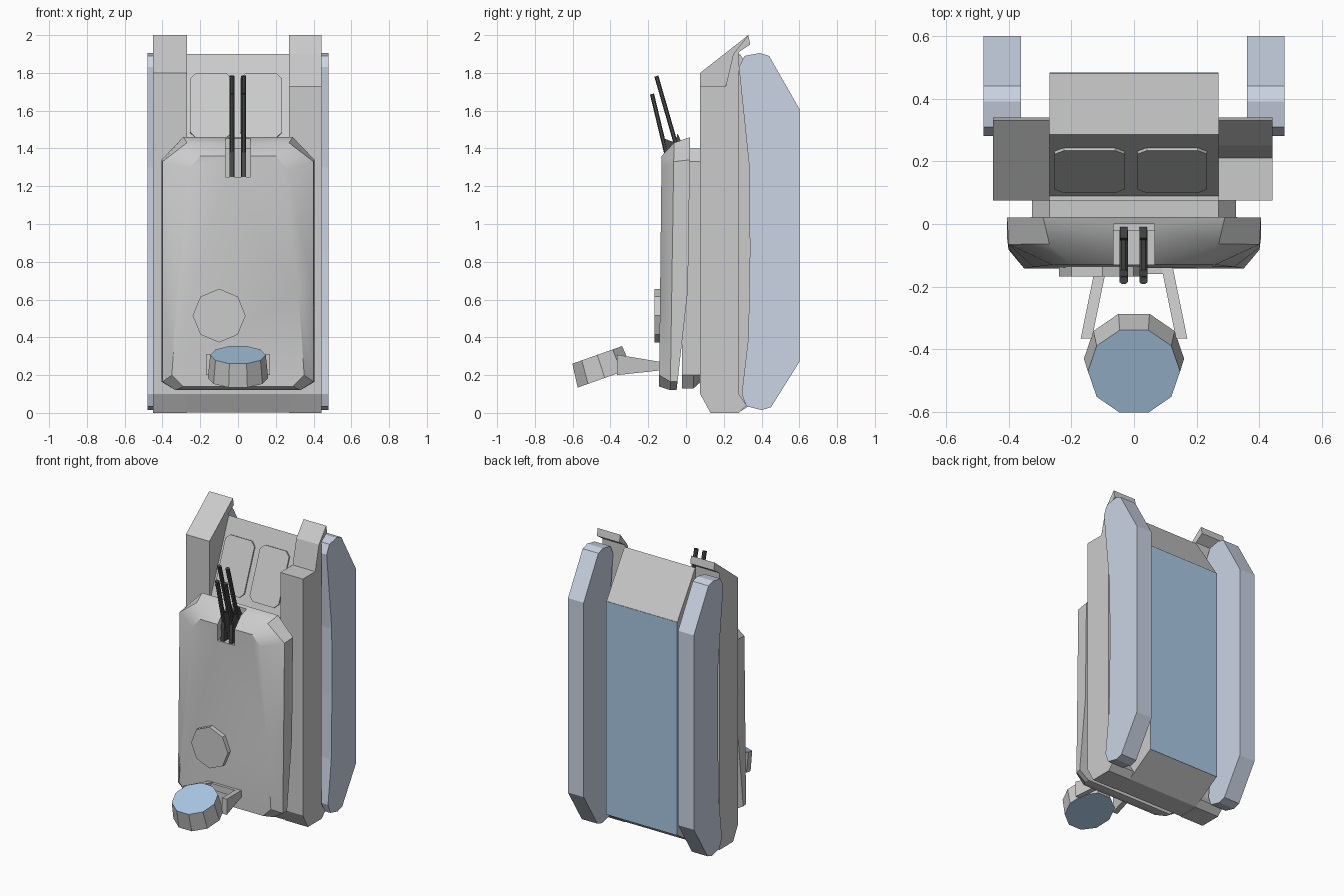
import bpy, bmesh, math
from mathutils import Vector, Matrix

if "Cube" in bpy.data.objects:
    bpy.data.objects.remove(bpy.data.objects["Cube"])


def material(name, rgb):
    m = bpy.data.materials.new(name)
    m.diffuse_color = (*rgb, 1)
    m.use_nodes = True
    m.node_tree.nodes["Principled BSDF"].inputs["Base Color"].default_value = m.diffuse_color
    return m


TRACK = material("track_grey", (0.6, 0.66, 0.78))
BLUE = material("blue", (0.4, 0.58, 0.78))
DARK = material("gun_metal", (0.07, 0.07, 0.07))


def loft(name, loops, mats=()):
    """Skin a stack of equal-length closed loops and cap both ends."""
    bm = bmesh.new()
    rows = [[bm.verts.new(p) for p in loop] for loop in loops]
    for a, b in zip(rows, rows[1:]):
        for i in range(len(a)):
            j = (i + 1) % len(a)
            bm.faces.new((a[i], a[j], b[j], b[i]))
    caps = [bm.faces.new(rows[0]), bm.faces.new(rows[-1])]
    if len(mats) == 2:
        for f in caps:
            f.material_index = 1
    bmesh.ops.recalc_face_normals(bm, faces=bm.faces)
    me = bpy.data.meshes.new(name)
    bm.to_mesh(me)
    bm.free()
    for m in mats:
        me.materials.append(m)
    ob = bpy.data.objects.new(name, me)
    bpy.context.collection.objects.link(ob)
    return ob


def side_prism(name, yz, x0, x1, mats=()):
    return loft(name, [[(x, y, z) for y, z in yz] for x in (x0, x1)], mats)


def box(name, lo, hi, mats=()):
    yz = [(lo[1], lo[2]), (hi[1], lo[2]), (hi[1], hi[2]), (lo[1], hi[2])]
    return side_prism(name, yz, lo[0], hi[0], mats)


def mirrored(half):
    """Right half outline (x, z) from bottom to top -> full loop."""
    return half + [(-x, z) for x, z in reversed(half)]


# Hull core with sloped nose and belly
side_prism("hull_core", [(.075, .10), (.13, .003), (.28, .003), (.48, .13), (.48, 1.6),
                         (.285, 1.9), (.09, 1.41), (.075, 1.41)], -.27, .27)
box("belly_plate", (-.27, .47, .13), (.27, .483, 1.6), (BLUE,))

# Sponsons: full-length slope on the left, stepped mudguard on the right
base = [(.075, .10), (.13, 0), (.28, 0), (.32, .04), (.28, .1)]
tip = [(.28, 1.91), (.34, 1.95), (.33, 2.0)]
side_prism("left_sponson", base + tip + [(.075, 1.8)], -.45, -.27)
side_prism("right_sponson", base + tip + [(.25, 1.9), (.21, 1.73), (.075, 1.73)], .27, .442)

# Tracks
track = [(.60, 1.61), (.60, .27), (.45, .03), (.40, .015), (.32, .035), (.295, .10), (.33, .40),
         (.338, .85), (.335, 1.3), (.28, 1.83), (.31, 1.89), (.39, 1.905), (.44, 1.89)]
for name, s in (("left_track", -1), ("right_track", 1)):
    side_prism(name, track, s * .36, s * .48, (TRACK,))

# Driver hatches lying on the sloped front plate
slope = Vector((0, .195, .49)).normalized()
out = Vector((0, -slope.z, slope.y))
for name, cx in (("left_driver_hatch", -.142), ("right_driver_hatch", .122)):
    w, h, c = .111, .183, .03
    shape = [(w, -h + c), (w, h - c), (w - c, h), (c - w, h), (-w, h - c),
             (-w, c - h), (c - w, -h), (w - c, -h)]
    mid = Vector((cx, .175, 1.625))
    loft(name, [[mid + Vector((u, 0, 0)) + slope * v + out * d for u, v in shape]
                for d in (-.01, .009)])

# Turret neck
loft("turret_neck", [[(x, y, z) for x, z in mirrored(
    [(.27 - t, .13 + t), (.325, .2), (.325, 1.33), (.27, 1.4)])]
    for y, t in ((-.02, 0), (.04, 0), (.085, .04))])

# Turret shell: back rim, shoulder, inner shoulder and front face
back = mirrored([(.33, .12), (.405, .165), (.405, .65), (.405, 1.34), (.29, 1.46)])
mid = mirrored([(.33, .12), (.40, .165), (.40, .65), (.40, 1.33), (.27, 1.43)])
front = mirrored([(.29, .14), (.35, .20), (.32, .65), (.26, 1.29), (.20, 1.36)])


def back_y(z):
    return .01 + .012 * (z - .65) / .8 if z >= .65 else .01 - .06 * (.65 - z) / .53


turret = loft("turret", [
    [(x, back_y(z), z) for x, z in back],
    [(x, -.085 + .015 * z, z) for x, z in mid],
    [(x, -.142 + .011 * max(0, z - .2), z) for x, z in front]])

# Gun slot cut into the turret
cutter = box("slot_cutter", (-.065, -.3, 1.25), (.065, .0, 1.6))
cutter.hide_render = True
mod = turret.modifiers.new("slot", 'BOOLEAN')
mod.object, mod.operation, mod.solver = cutter, 'DIFFERENCE', 'EXACT'
bpy.context.view_layer.objects.active = turret
turret.select_set(True)
bpy.ops.object.modifier_apply(modifier=mod.name)
bpy.data.objects.remove(cutter)
bpy.ops.object.shade_smooth_by_angle(angle=math.radians(30))


# Twin guns: two stacked barrels and a breech on each side
def barrel(name, x, a, b, r=.011):
    a, b = Vector((x, *a)), Vector((x, *b))
    side = Vector((1, 0, 0))
    up = (b - a).normalized().cross(side)
    loft(name, [[p + side * r * 1.2 * u + up * r * v for u, v in
                 ((1, -.5), (1, .5), (.5, 1), (-.5, 1), (-1, .5), (-1, -.5), (-.5, -1), (.5, -1))]
                for p in (a, b)], (DARK,))


for side, x in (("left", -.033), ("right", .03)):
    barrel(side + "_lower_barrel", x, (-.075, 1.25), (-.18, 1.688))
    barrel(side + "_upper_barrel", x, (-.012, 1.28), (-.157, 1.783))
    side_prism(side + "_breech", [(-.125, 1.25), (-.02, 1.25), (.0, 1.38), (-.045, 1.48),
                                  (-.055, 1.43), (-.11, 1.45), (-.12, 1.34)],
               x - .012, x + .012, (DARK,))

# Octagonal commander hatch
octagon = [(-.1 + .14 * math.cos(k * math.pi / 4), .515 + .142 * math.sin(k * math.pi / 4))
           for k in range(8)]
loft("commander_hatch", [[(x, y, z) for x, z in octagon] for y in (-.12, -.168)])

# Tilted drum on two arms at the turret rear
tilt = Matrix.Rotation(math.radians(19.5), 4, 'X')
drum = []
for centre, r in (((0, -.43, .185), .16), ((0, -.47, .307), .147)):
    drum.append([Vector(centre) + tilt @ Vector((r * math.cos(k * math.pi / 5),
                 r * math.sin(k * math.pi / 5), 0)) for k in range(10)])
grey = material("plain_grey", (.8, .8, .8))
loft("rear_drum", drum, (grey, BLUE))
for side, s in (("left", -1), ("right", 1)):
    loft(side + "_drum_arm", [
        [(s * (x - .018), y, lo), (s * (x + .018), y, lo), (s * (x + .018), y, hi), (s * (x - .018), y, hi)]
        for x, y, lo, hi in ((.105, -.135, .225, .27), (.152, -.365, .20, .308))])
box("drum_crossbar", (-.12, -.16, .225), (.12, -.13, .27))
